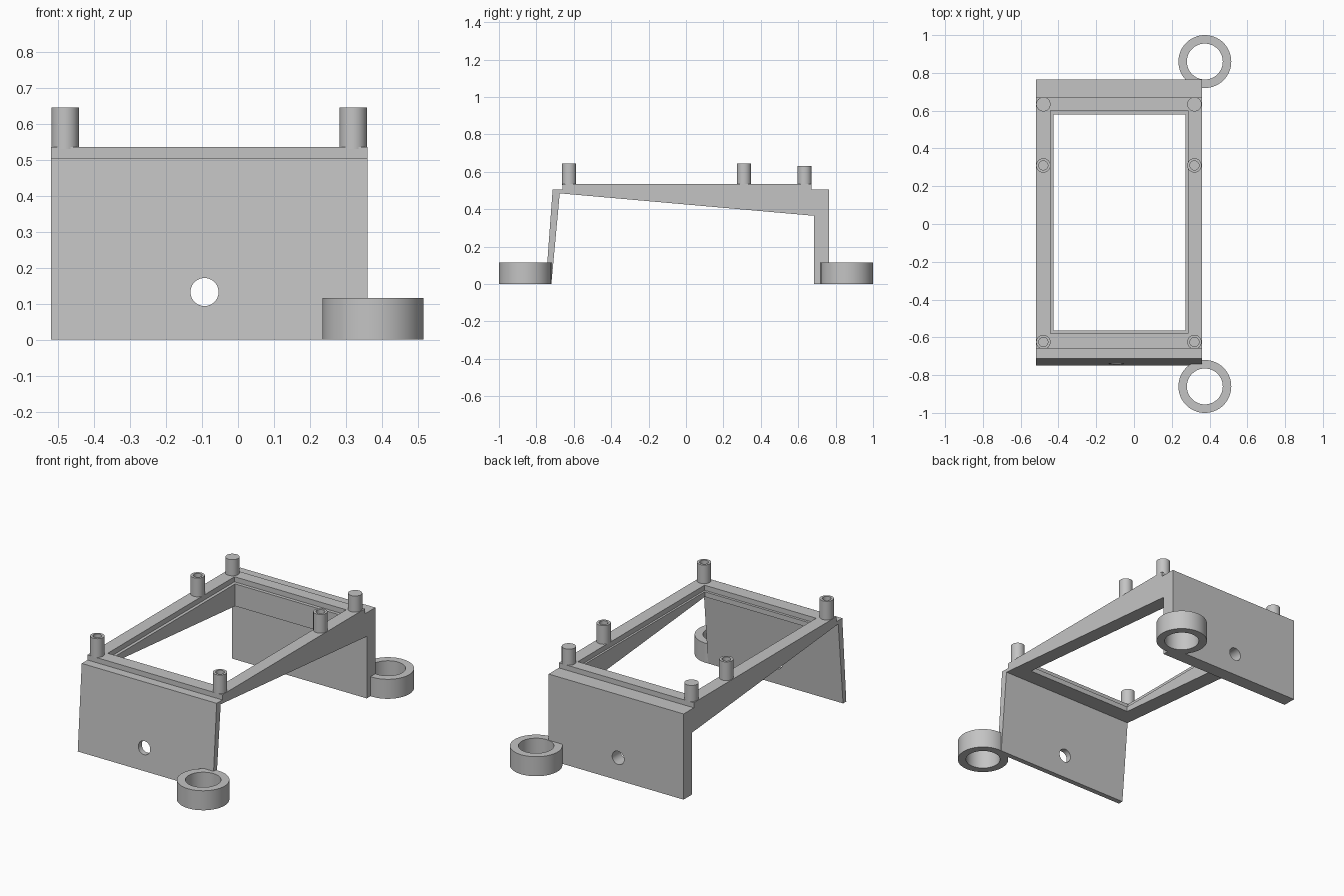
import bpy
import bmesh
from math import radians, tau
from mathutils import Matrix, Vector

cube = bpy.data.objects.get("Cube")
if cube:
    bpy.data.objects.remove(cube, do_unlink=True)

GREY = (0.55, 0.55, 0.55, 1.0)
grey = bpy.data.materials.new("plain grey")
grey.use_nodes = True
grey.diffuse_color = GREY
grey.node_tree.nodes["Principled BSDF"].inputs["Base Color"].default_value = GREY

LEFT, RIGHT = 0.36, -0.52      # side faces of the stand


def finish(name, bm):
    """Turn a bmesh into a named grey object."""
    bmesh.ops.recalc_face_normals(bm, faces=bm.faces)
    mesh = bpy.data.meshes.new(name)
    bm.to_mesh(mesh)
    bm.free()
    mesh.materials.append(grey)
    obj = bpy.data.objects.new(name, mesh)
    bpy.context.collection.objects.link(obj)
    return obj


def select(obj):
    bpy.ops.object.select_all(action="DESELECT")
    obj.select_set(True)
    bpy.context.view_layer.objects.active = obj


def lathe(name, profile, location, closed=True, steps=48):
    """Spin an (r, z) profile around z; open profiles end on the axis."""
    bm = bmesh.new()
    verts = [bm.verts.new((r, 0, z)) for r, z in profile]
    edges = [bm.edges.new(pair) for pair in zip(verts, verts[1:])]
    if closed:
        edges.append(bm.edges.new((verts[-1], verts[0])))
    bmesh.ops.spin(bm, geom=verts + edges, axis=(0, 0, 1), cent=(0, 0, 0),
                   angle=tau, steps=steps)
    bmesh.ops.remove_doubles(bm, verts=bm.verts, dist=0.0001)
    bmesh.ops.translate(bm, verts=bm.verts, vec=Vector(location))
    obj = finish(name, bm)
    select(obj)
    bpy.ops.object.shade_smooth_by_angle(angle=radians(35))
    return obj


def box(name, low, high):
    low, high = Vector(low), Vector(high)
    bm = bmesh.new()
    bmesh.ops.create_cube(bm, size=1)
    bmesh.ops.scale(bm, vec=high - low, verts=bm.verts)
    bmesh.ops.translate(bm, vec=(low + high) / 2, verts=bm.verts)
    return finish(name, bm)


def cut(obj, cutter):
    select(obj)
    mod = obj.modifiers.new("cut", "BOOLEAN")
    mod.operation = "DIFFERENCE"
    mod.solver = "EXACT"
    mod.object = cutter
    bpy.ops.object.modifier_apply(modifier=mod.name)
    bpy.data.objects.remove(cutter, do_unlink=True)


# Stand: side profile (y, z) with leaning front leg, wedge rails and back leg
profile = [(-0.75, 0), (-0.72, 0), (-0.675, 0.485), (0.685, 0.365),
           (0.685, 0), (0.765, 0), (0.765, 0.505), (0.67, 0.505),
           (0.67, 0.535), (-0.66, 0.535), (-0.66, 0.505), (-0.713, 0.505)]
bm = bmesh.new()
face = bm.faces.new([bm.verts.new((RIGHT, y, z)) for y, z in profile])
side = bmesh.ops.extrude_face_region(bm, geom=[face])["geom"]
bmesh.ops.translate(bm, vec=(LEFT - RIGHT, 0, 0),
                    verts=[v for v in side if isinstance(v, bmesh.types.BMVert)])
stand = finish("stand", bm)

# Window through the frame, with a shallow ledge around it
cut(stand, box("window_cutter", (-0.425, -0.565, 0.3), (0.273, 0.58, 0.7)))
cut(stand, box("ledge_cutter", (-0.443, -0.58, 0.505), (0.285, 0.6, 0.7)))

# Round hole through both legs
bm = bmesh.new()
bmesh.ops.create_cone(bm, cap_ends=True, segments=48, radius1=0.039,
                      radius2=0.039, depth=2,
                      matrix=Matrix.Translation((-0.093, 0, 0.132))
                      @ Matrix.Rotation(radians(90), 4, "X"))
cut(stand, finish("leg_hole_cutter", bm))
select(stand)
bpy.ops.object.shade_smooth_by_angle(angle=radians(20))

# Pegs on the frame: four hollow ones and two shorter solid ones at the back
BASE, R, BORE = 0.53, 0.038, 0.024
hollow = [(0, BASE), (R, BASE), (R, 0.645), (BORE, 0.645), (BORE, 0.55), (0, 0.55)]
solid = [(0, BASE), (R, BASE), (R, 0.63), (0, 0.63)]
for label, x in (("left", LEFT - 0.04), ("right", RIGHT + 0.04)):
    for place, y, shape in (("front", -0.625, hollow), ("middle", 0.31, hollow),
                            ("back", 0.634, solid)):
        lathe(f"{place}_{label}_peg", shape, (x, y, 0), closed=False, steps=32)

# Rings on the ground beside the left corners
ring = [(0.095, 0), (0.14, 0), (0.14, 0.115), (0.095, 0.115)]
for place, y in (("front", -0.86), ("back", 0.86)):
    lathe(f"{place}_ring", ring, (0.375, y, 0), steps=64)
